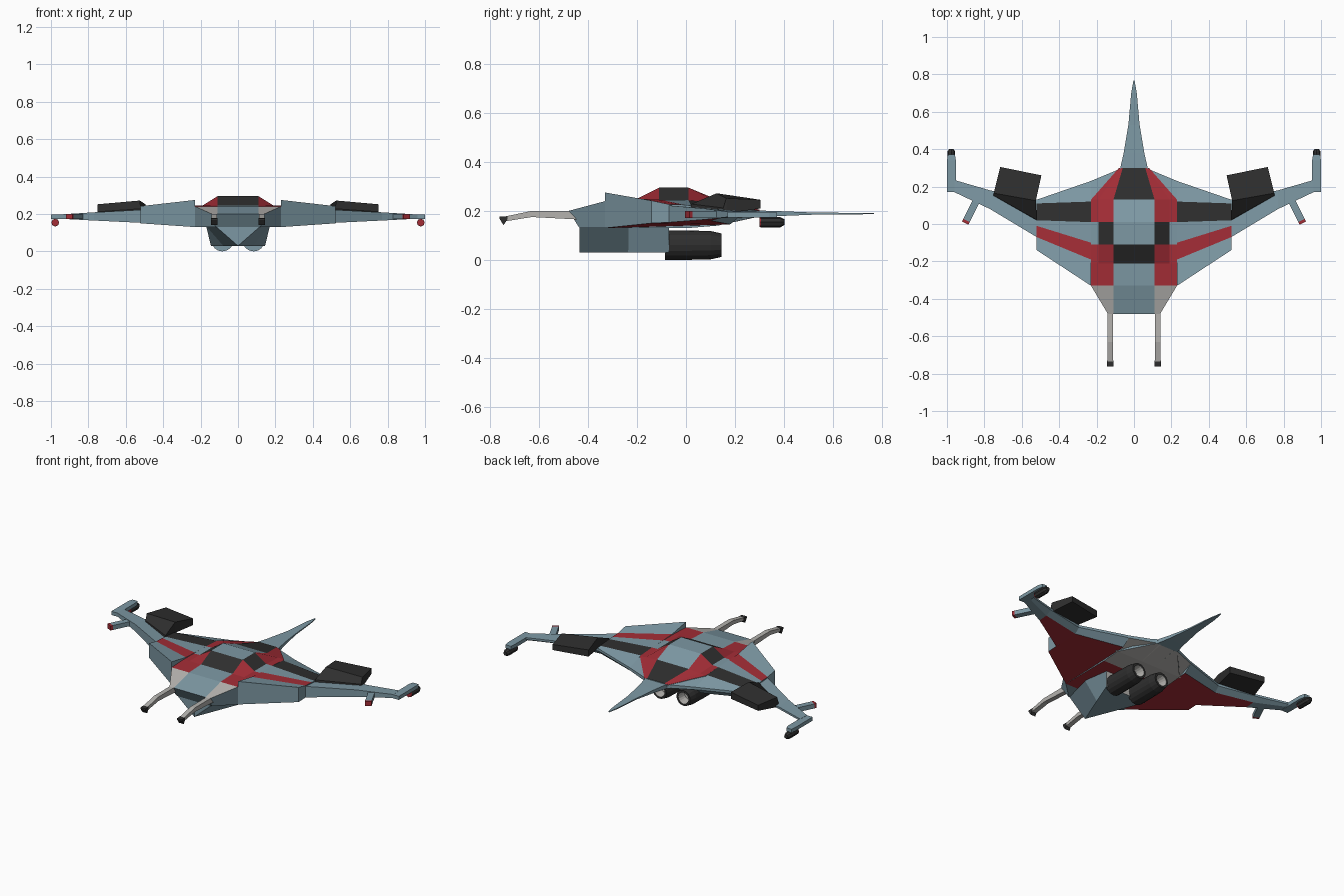
import bpy, bmesh, math
from mathutils import Vector

if "Cube" in bpy.data.objects:
    bpy.data.objects.remove(bpy.data.objects["Cube"])

COLOURS = {"blue_grey": (0.205, 0.315, 0.37), "deep_red": (0.37, 0.026, 0.037),
           "near_black": (0.028, 0.028, 0.028), "pale_grey": (0.46, 0.45, 0.43)}
MATS = []
for name, c in COLOURS.items():
    m = bpy.data.materials.new(name)
    m.diffuse_color = (*c, 1)
    m.use_nodes = True
    m.node_tree.nodes["Principled BSDF"].inputs["Base Color"].default_value = m.diffuse_color
    MATS.append(m)
B, R, K, G = range(4)


def loft(name, rings, colour=B, start=None, end=None, mirror=True):
    """Skin rings of points; colour is an index or a rule f(span, segment)."""
    rule = colour if callable(colour) else (lambda i, j: colour)
    bm = bmesh.new()
    vs = [[bm.verts.new(p) for p in ring] for ring in rings]
    n = len(rings[0])
    for i in range(len(rings) - 1):
        for j in range(n):
            k = (j + 1) % n
            f = bm.faces.new((vs[i][j], vs[i][k], vs[i + 1][k], vs[i + 1][j]))
            f.material_index = rule(i, j)
    bm.faces.new(vs[0]).material_index = rule(0, 0) if start is None else start
    bm.faces.new(vs[-1]).material_index = rule(len(rings) - 2, 0) if end is None else end
    bmesh.ops.recalc_face_normals(bm, faces=bm.faces)
    me = bpy.data.meshes.new(name)
    bm.to_mesh(me)
    bm.free()
    for m in MATS:
        me.materials.append(m)
    ob = bpy.data.objects.new(name, me)
    bpy.context.collection.objects.link(ob)
    if mirror:
        ob.modifiers.new("mirror", 'MIRROR').use_mirror_merge = False
    return ob


def rect(x0, x1, y, z0, z1):
    return [(x0, y, z0), (x1, y, z0), (x1, y, z1), (x0, y, z1)]


def circle(x, y, z, r, n):
    return [(x + r * math.cos(2 * math.pi * k / n), y, z + r * math.sin(2 * math.pi * k / n))
            for k in range(n)]


# Fuselage half: y, roof x/z, middle x/z, shoulder x/z, belly x/z
SECTIONS = [(-.48, .11, .20, .13, .20, .14, .20, .12, .13),
            (-.33, .11, .24, .19, .24, .23, .24, .23, .13),
            (-.21, .11, .245, .19, .245, .23, .245, .23, .13),
            (-.11, .11, .295, .19, .245, .23, .244, .23, .13),
            (.01, .11, .295, .19, .245, .23, .243, .23, .13),
            (.13, .11, .245, .19, .238, .23, .235, .23, .14),
            (.30, .06, .205, .07, .20, .08, .20, .07, .178)]
rings = []
for y, xi, zi, xm, zm, xs, zs, xb, zb in SECTIONS:
    yb = y + (.045 if y == -.48 else 0)
    rings.append([(0, y, zi), (xi, y, zi), (xm, y, zm), (xs, y, zs), (xb, yb, zb), (0, yb, zb)])
ROOF, SIDE = (B, B, K, B, B, K), (G, R, R, K, R, R)
EDGE, BELLY = (G, R, R, B, R, R), (B, R, R, R, G, G)


def hull_colour(i, j):
    return (ROOF[i], SIDE[i], EDGE[i], B, BELLY[i], B)[j]


loft("fuselage", rings, hull_colour, B, B)

# Inner wing: raised front slab, red stripe, plain strip, black band, tail slope
INNER = {.23: [(-.33, .275), (-.19, .25), (-.10, .245), (.01, .243), (.12, .235),
               (.23, .20), (.23, .185), (.18, .145), (-.33, .13)],
         .52: [(-.14, .242), (-.07, .227), (-.01, .225), (.02, .222), (.11, .215),
               (.13, .205), (.13, .19), (.10, .16), (-.14, .15)]}
loft("inner_wing", [[(x, y, z) for y, z in pts] for x, pts in INNER.items()],
     lambda i, j: (B, R, B, K, B, B, B, R, B)[j], B, B)

# Outer wing, red underneath as far as the second station
OUTER = {.52: [(-.07, .222), (.13, .207), (.13, .19), (.10, .16), (-.07, .153)],
         .77: [(.08, .209), (.18, .203), (.18, .19), (.14, .17), (.08, .165)],
         .96: [(.17, .197), (.235, .197), (.235, .185), (.22, .175), (.17, .175)]}
loft("outer_wing", [[(x, y, z) for y, z in pts] for x, pts in OUTER.items()],
     lambda i, j: R if j == 3 and i == 0 else B, B, B)

# Fillet between the body flank and the inner wing's trailing edge
loft("tail_fillet", [[(.05, .13, .235), (.05, .13, .14), (.05, .305, .178), (.05, .305, .2)],
                     [(.24, .12, .233), (.24, .12, .14), (.24, .226, .184), (.24, .226, .2)]],
     lambda i, j: G if j == 1 else B, B, B)

# Tail spike
loft("tail_spike", [rect(-w, w, y, .188 - h, .19 + h) for y, w, h in
                    ((.28, .078, .012), (.38, .055, .009), (.53, .03, .003), (.70, .015, .002),
                     (.768, .003, .001))], B, mirror=False)

# Wedge keel under the nose, opening towards the engines
loft("keel", [[(0, -.435, .135), (.12, -.435, .135), (0, -.434, .03), (0, -.435, .03)],
              [(0, -.235, .135), (.17, -.235, .135), (.079, -.236, .03), (0, -.236, .03)],
              [(0, -.07, .135), (.145, -.07, .135), (.145, -.07, .03), (0, -.07, .03)]],
     B, B, G)

# Twin engines with hollow nozzles
PROFILE = [(-.085, .06), (.0, .06), (.10, .058), (.145, .048), (.145, .036), (.09, .03)]
loft("engine", [circle(.083, y, .06, r, 16) for y, r in PROFILE],
     lambda i, j: G if i == 4 else K, B, G)

# Black rear nacelles, ramped at the front
loft("nacelle", [[(.52, .02, .215), (.75, .15, .20), (.75, .152, .212), (.52, .022, .228)],
                 [(.525, .125, .205), (.75, .165, .19), (.75, .165, .252), (.525, .125, .272)],
                 [(.495, .26, .21), (.715, .305, .21), (.715, .305, .245), (.495, .26, .252)]], K)

# Front prongs, drooping to black muzzles
loft("prong", [rect(.112, .142, y, z0, z1) for y, z0, z1 in
               ((-.44, .165, .20), (-.63, .175, .20), (-.735, .158, .178))], G)
loft("prong_muzzle", [rect(.11, .144, y, z0, z1) for y, z0, z1 in
                      ((-.73, .165, .178), (-.745, .142, .178), (-.762, .168, .176))], K)

# Wing tip blades with hanging pods
loft("wing_tip", [rect(.952, 1.0, y, .173, .196) for y in (.17, .34)] +
     [rect(.958, .994, .372, .173, .194)], B)
loft("tip_pod", [circle(.977, y, .154, r, 8) for y, r in
                 ((.30, .02), (.306, .021), (.385, .021), (.402, .012))],
     lambda i, j: R if i == 0 else K, R, K)

# Small angled barrels with red ends
a, b = Vector((.835, .14, .186)), Vector((.902, .005, .186))
d = (b - a).normalized()
side = Vector((-d.y, d.x, 0)) * .019
up = Vector((0, 0, .014))
loft("wing_barrel", [[p - side - up, p + side - up, p + side + up, p - side + up]
                     for p in (a, b - d * .015, b)],
     lambda i, j: R if i == 1 else B, B, R)
